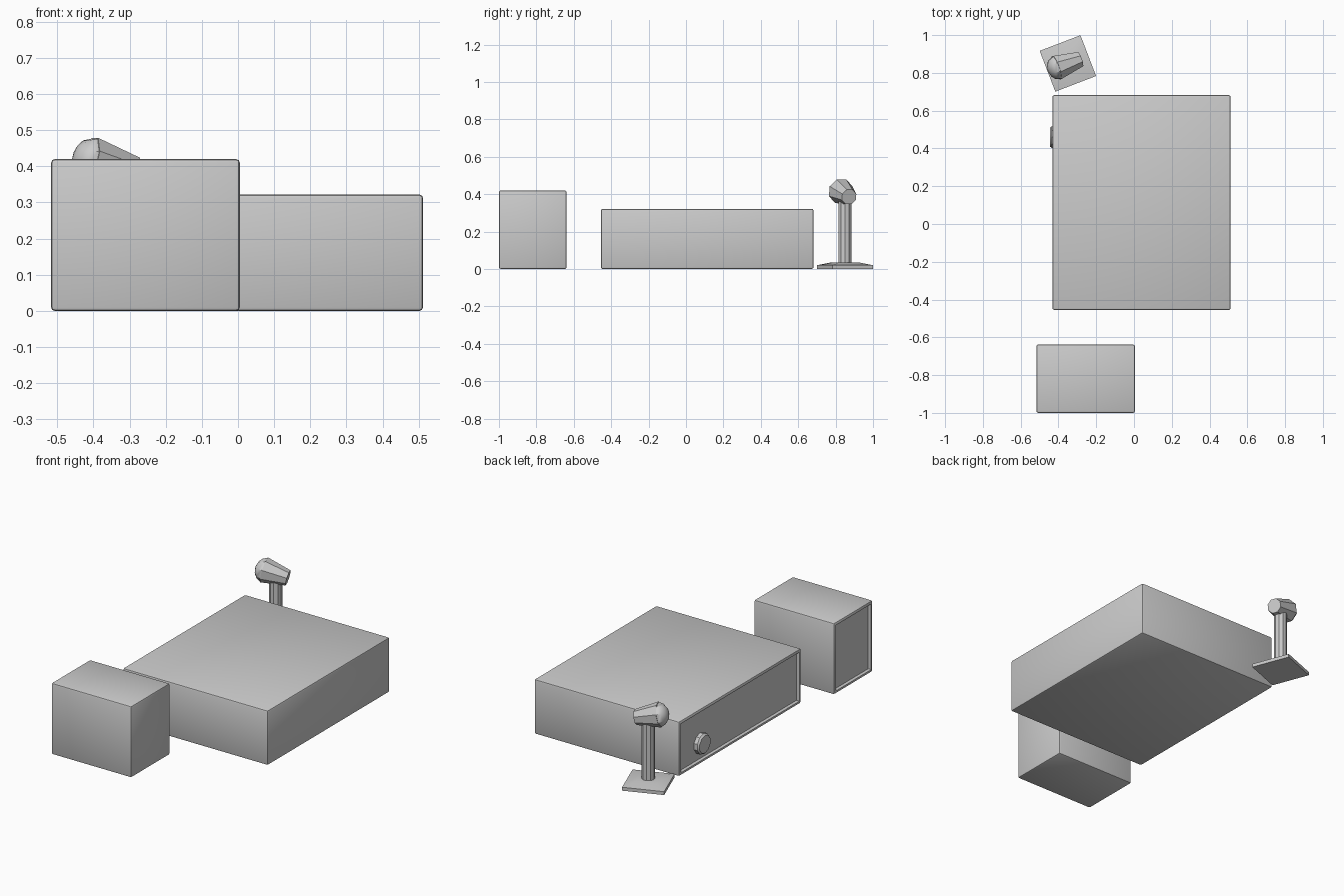
import bpy, bmesh
from math import radians, cos, sin, pi
from mathutils import Matrix, Vector

if "Cube" in bpy.data.objects:
    bpy.data.objects.remove(bpy.data.objects["Cube"])


def finish(bm, name):
    bmesh.ops.recalc_face_normals(bm, faces=bm.faces)
    mesh = bpy.data.meshes.new(name)
    bm.to_mesh(mesh)
    bm.free()
    ob = bpy.data.objects.new(name, mesh)
    bpy.context.collection.objects.link(ob)
    bpy.ops.object.select_all(action='DESELECT')
    bpy.context.view_layer.objects.active = ob
    ob.select_set(True)
    bpy.ops.object.shade_smooth_by_angle(angle=radians(30))
    return ob


def housing(name, lo, hi):
    """Bevelled box with a recessed panel on its -x face."""
    lo, hi = Vector(lo), Vector(hi)
    bm = bmesh.new()
    bmesh.ops.create_cube(bm, size=1)
    bmesh.ops.scale(bm, vec=hi - lo, verts=bm.verts)
    bmesh.ops.translate(bm, vec=(lo + hi) / 2, verts=bm.verts)
    bmesh.ops.bevel(bm, geom=bm.edges[:], offset=0.01, segments=2,
                    profile=0.5, affect='EDGES')
    bm.normal_update()
    panel = max((f for f in bm.faces if f.normal.x < -0.99), key=lambda f: f.calc_area())
    bmesh.ops.inset_individual(bm, faces=[panel], thickness=0.01)
    bmesh.ops.inset_individual(bm, faces=[panel], thickness=0.002, depth=-0.018)
    return finish(bm, name)


def lathe(name, rings, sides, origin, axis, spin=0.0, squash=1.0):
    """Closed stack of polygon rings (distance along axis, radius)."""
    axis = Vector(axis).normalized()
    side = axis.cross(Vector((0, 0, 1)))
    side = side.normalized() if side.length > 1e-4 else Vector((1, 0, 0))
    up = side.cross(axis)
    bm = bmesh.new()
    loops = []
    for d, r in rings:
        loops.append([bm.verts.new(Vector(origin) + axis * d
                      + side * r * cos(spin + 2 * pi * i / sides)
                      + up * r * sin(spin + 2 * pi * i / sides)) for i in range(sides)])
    for a, b in zip(loops, loops[1:]):
        for i in range(sides):
            j = (i + 1) % sides
            bm.faces.new((a[i], a[j], b[j], b[i]))
    bm.faces.new(loops[0])
    bm.faces.new(loops[-1])
    return finish(bm, name)


# Two box housings
housing("large_box", (-0.432, -0.455, 0), (0.512, 0.682, 0.322))
housing("small_box", (-0.517, -1.0, 0), (0.005, -0.638, 0.42))

# Round knob set in the large recess
lathe("knob", [(0, 0.06), (0.024, 0.06), (0.034, 0.052)], 10,
      (-0.412, 0.46, 0.11), (-1, 0, 0), pi / 10)

# Stand: turned square foot with a low pyramid top, and an upright post
foot_xy = (-0.35, 0.85)
h = 0.1635
lathe("foot", [(0, h), (0.02, h), (0.035, h * 0.5)], 4,
      (*foot_xy, 0.0), (0, 0, 1), radians(45 - 21))
lathe("post", [(0, 0.036), (0.365, 0.036)], 10, (*foot_xy, 0.02), (0, 0, 1))

# Tilted tapered head with a domed wide end
tail = Vector((-0.285, 0.872, 0.385))
rim = Vector((-0.41, 0.827, 0.416))
n = (rim - tail).length
lathe("head", [(0, 0.043), (n, 0.07)], 8, tail, rim - tail, pi / 8)
lathe("head_lens", [(-0.01, 0.066), (0.002, 0.066), (0.024, 0.056), (0.04, 0.036), (0.047, 0.012)],
      8, rim, rim - tail, pi / 8)
